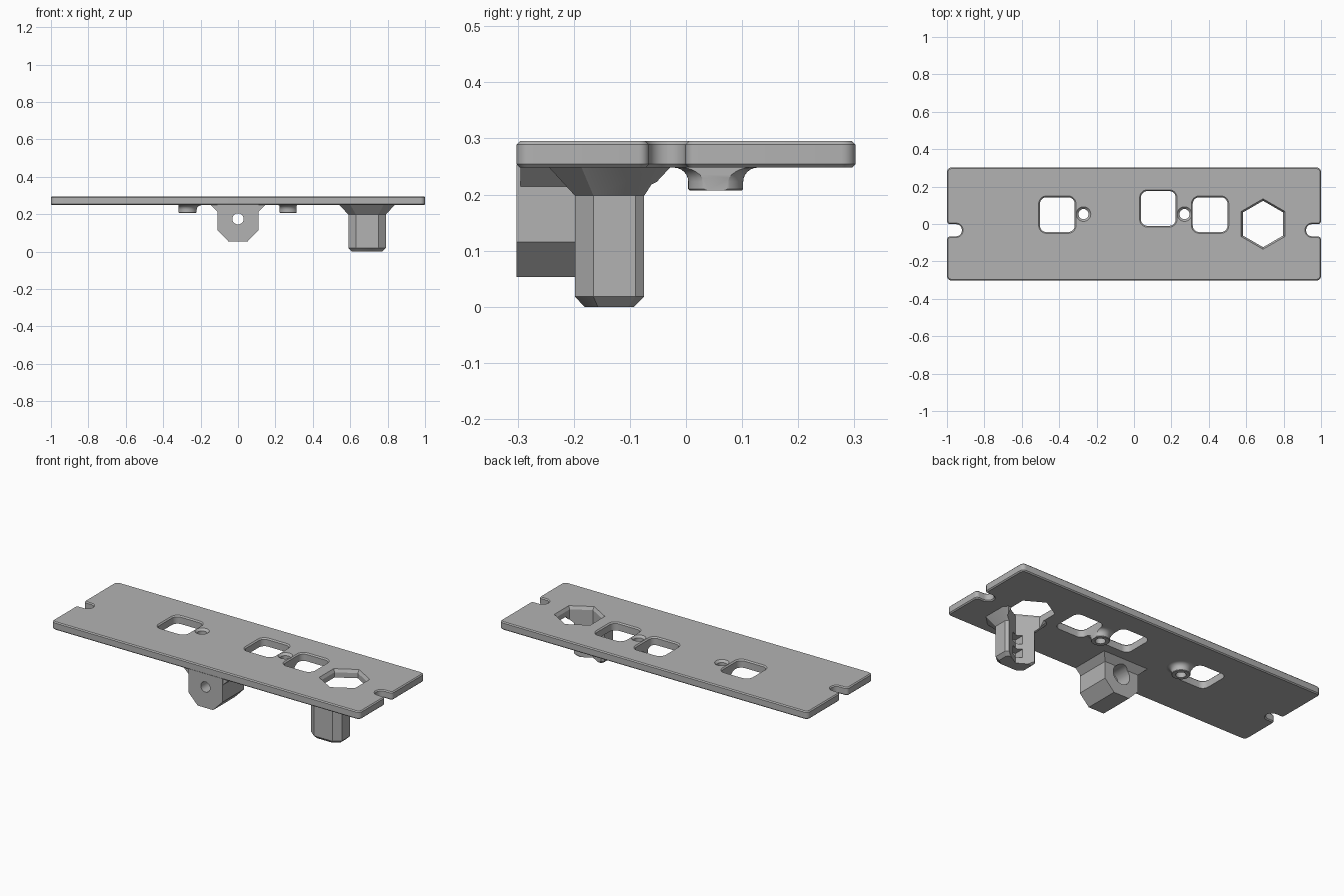
import bpy, bmesh, math
from mathutils import Vector

cube = bpy.data.objects.get("Cube")
if cube:
    bpy.data.objects.remove(cube, do_unlink=True)

grey = bpy.data.materials.new("grey_plastic")
grey.use_nodes = True
GREY = (0.45, 0.45, 0.45, 1)
grey.diffuse_color = GREY
grey.node_tree.nodes["Principled BSDF"].inputs["Base Color"].default_value = GREY

BOTTOM, TOP = 0.248, 0.295


def loft(name, rings):
    """Closed solid through rings of equal point count."""
    bm = bmesh.new()
    loops = [[bm.verts.new(p) for p in ring] for ring in rings]
    n = len(loops[0])
    for a, b in zip(loops, loops[1:]):
        for i in range(n):
            j = (i + 1) % n
            bm.faces.new((a[i], a[j], b[j], b[i]))
    bm.faces.new(loops[0][::-1])
    bm.faces.new(loops[-1])
    bmesh.ops.recalc_face_normals(bm, faces=bm.faces)
    mesh = bpy.data.meshes.new(name)
    bm.to_mesh(mesh)
    bm.free()
    mesh.materials.append(grey)
    obj = bpy.data.objects.new(name, mesh)
    bpy.context.collection.objects.link(obj)
    return obj


def at_height(points, z):
    return [(x, y, z) for x, y in points]


def rounded(corners, steps=6):
    """Round the right-angled corners (x, y, radius) of an outline."""
    out = []
    for i, (x, y, r) in enumerate(corners):
        p = Vector((x, y))
        to_prev = (Vector(corners[i - 1][:2]) - p).normalized()
        to_next = (Vector(corners[(i + 1) % len(corners)][:2]) - p).normalized()
        centre = p + (to_prev + to_next) * r
        for k in range(steps + 1):
            a = math.pi / 2 * k / steps
            q = centre - (to_next * math.cos(a) + to_prev * math.sin(a)) * r
            out.append((q.x, q.y))
    return out


def rectangle(cx, cy, hx, hy, r):
    return rounded([(cx + sx * hx, cy + sy * hy, r)
                    for sx, sy in ((-1, -1), (1, -1), (1, 1), (-1, 1))])


def polygon(cx, cy, r, sides):
    return [(cx + r * math.sin(2 * math.pi * i / sides),
             cy + r * math.cos(2 * math.pi * i / sides)) for i in range(sides)]


def box(name, x, y, z):
    pts = [(x[0], y[0]), (x[1], y[0]), (x[1], y[1]), (x[0], y[1])]
    return loft(name, [at_height(pts, h) for h in z])


def apply(obj, mod):
    bpy.ops.object.select_all(action='DESELECT')
    bpy.context.view_layer.objects.active = obj
    obj.select_set(True)
    bpy.ops.object.modifier_apply(modifier=mod.name)


def cut(obj, cutters):
    for c in cutters:
        mod = obj.modifiers.new("cut", 'BOOLEAN')
        mod.operation = 'DIFFERENCE'
        mod.solver = 'EXACT'
        mod.object = c
        apply(obj, mod)


# Cutters: three windows, two screw holes and the hexagonal opening
windows = []
for cx, cy in ((-0.41, 0.05), (0.13, 0.083), (0.407, 0.05)):
    windows.append(loft("window_cutter", [
        at_height(rectangle(cx, cy, 0.093 + g, 0.093 + g, 0.035 + g), z)
        for z, g in ((0.1, 0), (0.288, 0), (0.302, 0.014))]))

SCREWS = (-0.27, 0.27)
screw_holes = [loft("screw_cutter", [
    at_height(polygon(x, 0.053, r, 32), z)
    for z, r in ((0.1, 0.027), (0.283, 0.027), (0.301, 0.045))]) for x in SCREWS]

HEX_X = 0.69
hex_hole = loft("hex_cutter", [
    at_height(polygon(HEX_X, 0, r, 6), z)
    for z, r in ((-0.1, 0.124), (0.278, 0.124), (0.3, 0.138))])

# Base plate with a rounded notch in each end
right_side = [(1, -0.302, 0.025), (1, -0.066, 0.018), (0.92, -0.066, 0.032),
              (0.92, -0.001, 0.032), (1, -0.001, 0.018), (1, 0.302, 0.025)]
outline = rounded(right_side + [(-x, y, r) for x, y, r in reversed(right_side)])
plate = loft("base_plate", [at_height(outline, z) for z in (BOTTOM, TOP)])
bevel = plate.modifiers.new("edge_chamfer", 'BEVEL')
bevel.width = 0.006
bevel.segments = 1
bevel.limit_method = 'ANGLE'
bevel.angle_limit = math.radians(60)
apply(plate, bevel)
cut(plate, windows + screw_holes + [hex_hole])

# Screw bosses with a fillet under the plate
parts = [plate]
for x, label in zip(SCREWS, ("right", "left")):
    profile = [(0.046, 0.207), (0.049, 0.21)]
    for k in range(7):
        a = math.pi / 2 * k / 6
        profile.append((0.075 - 0.026 * math.cos(a), 0.223 + 0.025 * math.sin(a)))
    profile.append((0.075, 0.252))
    boss = loft(label + "_screw_boss",
                [at_height(polygon(x, 0.053, r, 48), z) for r, z in profile])
    cut(boss, windows + screw_holes)
    parts.append(boss)

# Hex tool holder: chamfered post flaring into the plate
half = [(0.06, -0.198), (0.1, -0.165), (0.1, -0.09), (0.087, -0.075)]
section = half + [(-x, y) for x, y in reversed(half)]
holder = loft("hex_holder_post", [
    [(HEX_X + x * sx, -0.137 + (y + 0.137) * sy, z) for x, y in section]
    for z, sx, sy in ((0, 0.82, 0.72), (0.018, 1, 1), (0.198, 1, 1),
                      (0.248, 1.47, 1.75), (0.253, 1.47, 1.75))])
pockets = [box("pocket_cutter", (HEX_X - 0.032, HEX_X + 0.032), (-0.165, -0.06), z)
           for z in ((0.035, 0.085), (0.115, 0.165))]
cut(holder, [hex_hole] + pockets)
parts.append(holder)

# Front mounting lug with clipped lower corners
side = [(0.11, 0.253), (0.11, 0.115), (0.05, 0.053)]
face = side + [(-x, z) for x, z in reversed(side)]
lug = loft("mounting_lug", [[(x, y, z) for x, z in face] for y in (-0.302, -0.1)])
flare = loft("lug_flare", [
    at_height([(-0.109 - g, -0.295), (0.109 + g, -0.295),
               (0.109 + g, -0.101 + g), (-0.109 - g, -0.101 + g)], z)
    for z, g in ((0.213, 0), (0.248, 0.036), (0.252, 0.036))])
bores = [loft("bore_cutter", [[(x, y, z) for x, z in polygon(0, 0.175, r, 32)]
                              for y in span])
         for r, span in ((0.03, (-0.4, 0)), (0.055, (-0.19, 0)))]
cut(lug, bores)
cut(flare, bores)
parts += [lug, flare]

# Remove helpers and smooth the curved surfaces
for helper in windows + screw_holes + [hex_hole] + pockets + bores:
    bpy.data.objects.remove(helper, do_unlink=True)
bpy.ops.object.select_all(action='DESELECT')
for part in parts:
    part.select_set(True)
bpy.context.view_layer.objects.active = plate
bpy.ops.object.shade_smooth_by_angle(angle=math.radians(28))
